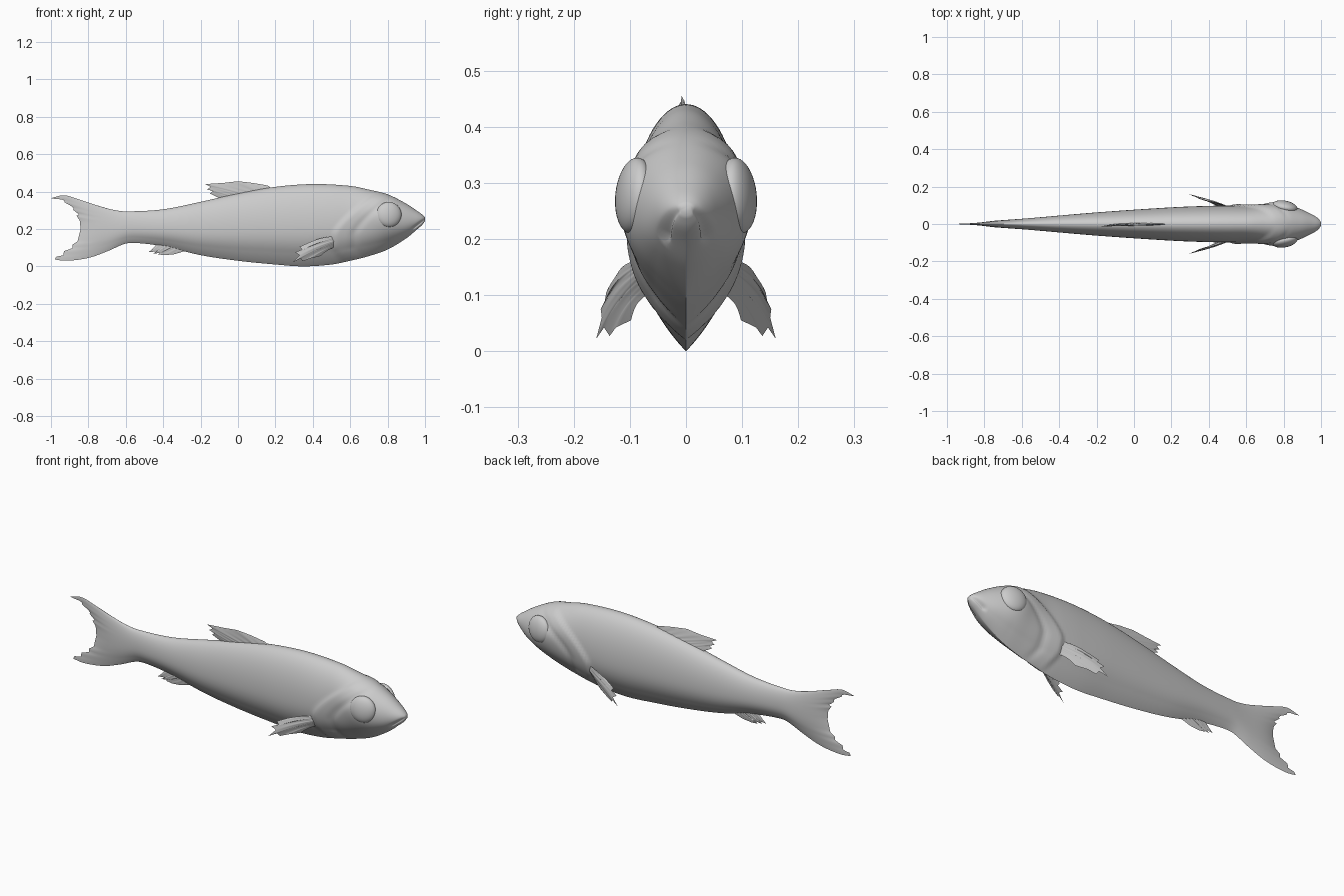
import bpy, bmesh, math
from mathutils import Vector

if "Cube" in bpy.data.objects:
    bpy.data.objects.remove(bpy.data.objects["Cube"])


def curve(pts):
    """Smooth interpolation through (position, value) pairs."""
    def f(x):
        i = 0
        while i < len(pts) - 2 and x > pts[i + 1][0]:
            i += 1
        def slope(k):
            a, b = pts[max(k - 1, 0)], pts[min(k + 1, len(pts) - 1)]
            return (b[1] - a[1]) / (b[0] - a[0])
        (x0, y0), (x1, y1) = pts[i], pts[i + 1]
        h = x1 - x0
        t = min(max((x - x0) / h, 0), 1)
        return ((2*t**3 - 3*t*t + 1) * y0 + (t**3 - 2*t*t + t) * h * slope(i)
                + (3*t*t - 2*t**3) * y1 + (t**3 - t*t) * h * slope(i + 1))
    return f


def linear(pts):
    def f(x):
        for (x0, y0), (x1, y1) in zip(pts, pts[1:]):
            if x <= x1:
                return y0 + (y1 - y0) * max(0, (x - x0) / (x1 - x0))
        return pts[-1][1]
    return f


def finish(bm, name, angle=50):
    bmesh.ops.remove_doubles(bm, verts=bm.verts, dist=0.00005)
    bmesh.ops.recalc_face_normals(bm, faces=bm.faces)
    me = bpy.data.meshes.new(name)
    bm.to_mesh(me)
    bm.free()
    ob = bpy.data.objects.new(name, me)
    bpy.context.collection.objects.link(ob)
    bpy.ops.object.select_all(action='DESELECT')
    ob.select_set(True)
    bpy.context.view_layer.objects.active = ob
    bpy.ops.object.shade_smooth_by_angle(angle=math.radians(angle))
    return ob


# Side and plan profiles of body and tail
top = curve([(-1, .365), (-.93, .38), (-.85, .358), (-.75, .325), (-.67, .303), (-.6, .294),
             (-.4, .305), (-.2, .345), (0, .39), (.2, .425), (.4, .44), (.6, .43), (.7, .41),
             (.8, .385), (.9, .335), (.96, .295), (.985, .277), (1, .262)])
bottom = curve([(-1, .04), (-.92, .03), (-.8, .045), (-.7, .08), (-.6, .122), (-.54, .125),
                (-.4, .107), (-.2, .06), (0, .03), (.2, .01), (.35, 0), (.5, .01), (.6, .03),
                (.7, .055), (.8, .09), (.9, .15), (.96, .2), (.985, .222), (1, .242)])
width = curve([(-1, .004), (-.85, .012), (-.6, .028), (-.2, .062), (.2, .089), (.4, .097),
               (.5, .098), (.6, .096), (.7, .1), (.8, .1), (.88, .082), (.95, .052),
               (.985, .03), (1, .014)])
# Length of the tail rays from the lower lobe to the upper lobe
tail_len = linear([(-1, .38), (-.9, .372), (-.84, .335), (-.7, .33), (-.62, .285), (-.5, .285),
                   (-.4, .258), (0, .242), (.3, .245), (.45, .265), (.5, .25), (.62, .285),
                   (.68, .275), (.78, .33), (.84, .325), (.93, .375), (1, .4)])


def bump(d, r):
    return math.exp(-(d / r) ** 2)


def body_point(x, a, taper=1.0):
    v, s = math.cos(a), math.sin(a)
    t, b = top(x), bottom(x)
    z = (t + b) / 2 + v * (t - b) / 2
    p = 1 + .9 * min(1, max(0, -v * 1.5)) * min(1, max(0, (1 - x) / .2))
    y = width(x) * abs(s) ** p
    if x > .4:
        side = min(1, abs(s) * 1.5)
        # socket swelling, gill cover lip, cheek groove and mouth line
        y += side * .018 * bump(math.hypot(x - .77, (z - .275) * 1.1), .085)
        edge = .50 + 1.9 * max(0, z - .17) ** 1.4 + .6 * max(0, .1 - z)
        d = x - edge
        step = min(1, max(0, d / .025))
        y += side * .010 * step * step * (3 - 2 * step) * bump(max(0, d), .12)
        y -= side * .006 * bump(d - .12, .02)
        if x > .93:
            y -= .3 * y * bump(z - (.252 - (1 - x) * .8), .008)
    return Vector((x, math.copysign(y, s) * taper if abs(s) > 1e-6 else 0, z))


# Body with forked tail: one continuous loft
N = 96
bm = bmesh.new()
angles = [2 * math.pi * k / N for k in range(N)]
rings = []
for i in range(24, 0, -1):
    u = i / 24
    rings.append([body_point(-.6 - u * tail_len(math.cos(a)), a, 1 - u ** 6) for a in angles])
for i in range(111):
    x = 1 - 1.6 * (1 - i / 110) ** 1.25
    rings.append([body_point(x, a) for a in angles])
vr = [[bm.verts.new(p) for p in r] for r in rings]
for r0, r1 in zip(vr, vr[1:]):
    for k in range(N):
        bm.faces.new((r0[k], r0[(k + 1) % N], r1[(k + 1) % N], r1[k]))
bm.faces.new(vr[-1])
# close the thin trailing edge
finish(bm, "body_and_tail", 60)


def fin(name, root, tip, normal, thick, bend=(0, 0, 0), mirror=False):
    """Lens-shaped blade spanned between a root line and a jagged tip line."""
    bm = bmesh.new()
    n, rows = len(tip) - 1, 8
    normal, bend = Vector(normal).normalized(), Vector(bend)
    root_at = [linear([(i / (len(root) - 1), p[c]) for i, p in enumerate(root)]) for c in range(3)]
    tip_at = [linear([(i / n, p[c]) for i, p in enumerate(tip)]) for c in range(3)]
    cols = n * 4
    for side in (1, -1):
        g = []
        for j in range(cols + 1):
            f = j / cols
            r = Vector([c(f) for c in root_at])
            t = Vector([c(f) for c in tip_at])
            ridge = .75 + .25 * abs(math.cos(math.pi * n * f))
            row = []
            for i in range(rows + 1):
                u = i / rows
                off = thick * (1 - u) ** .7 * math.sin(math.pi * f) ** .5 * ridge if 0 < j < cols else 0
                row.append(bm.verts.new(r.lerp(t, u) + bend * math.sin(math.pi * u) + normal * off * side))
            g.append(row)
        for a, b in zip(g, g[1:]):
            for i in range(rows):
                bm.faces.new((a[i], a[i + 1], b[i + 1], b[i]))
    ob = finish(bm, name)
    if mirror:
        m = ob.modifiers.new("mirror", 'MIRROR')
        m.use_axis = (False, True, False)
    return ob


# Back fin
fin("dorsal_fin", [(.19, 0, .41), (.05, 0, .385), (-.09, 0, .36)],
    [(.16, 0, .432), (.08, -.003, .446), (0, -.008, .455), (-.08, -.008, .446), (-.175, -.012, .44),
     (-.145, -.01, .425), (-.165, -.01, .412), (-.135, -.008, .402), (-.15, -.006, .39)],
    (0, 1, 0), .008)

# Rear belly fin
fin("anal_fin", [(-.26, 0, .1), (-.35, 0, .11), (-.43, 0, .125)],
    [(-.29, 0, .08), (-.34, 0, .065), (-.39, 0, .06), (-.43, .002, .064), (-.415, 0, .072),
     (-.455, 0, .068), (-.435, 0, .08), (-.478, 0, .076), (-.455, 0, .094)],
    (0, 1, 0), .008)

# Side fins
fin("pectoral_fins", [(.50, -.094, .16), (.515, -.084, .13), (.51, -.07, .1)],
    [(.385, -.125, .13), (.33, -.142, .105), (.345, -.145, .088), (.305, -.152, .075),
     (.33, -.15, .06), (.292, -.16, .022), (.335, -.146, .042), (.345, -.136, .027),
     (.385, -.125, .042), (.44, -.098, .055)],
    (-.4, -.85, .35), .007, bend=(0, -.004, .005), mirror=True)

# Eyes: flattened balls set into the head
for s, nm in ((-1, "right_eye"), (1, "left_eye")):
    bpy.ops.mesh.primitive_uv_sphere_add(segments=40, ring_count=20, radius=1,
                                         location=(.807, s * .092, .277), rotation=(s * .1, 0, -s * .2))
    e = bpy.context.object
    e.name = nm
    e.scale = (.068, .032, .068)
    bpy.ops.object.shade_smooth()
